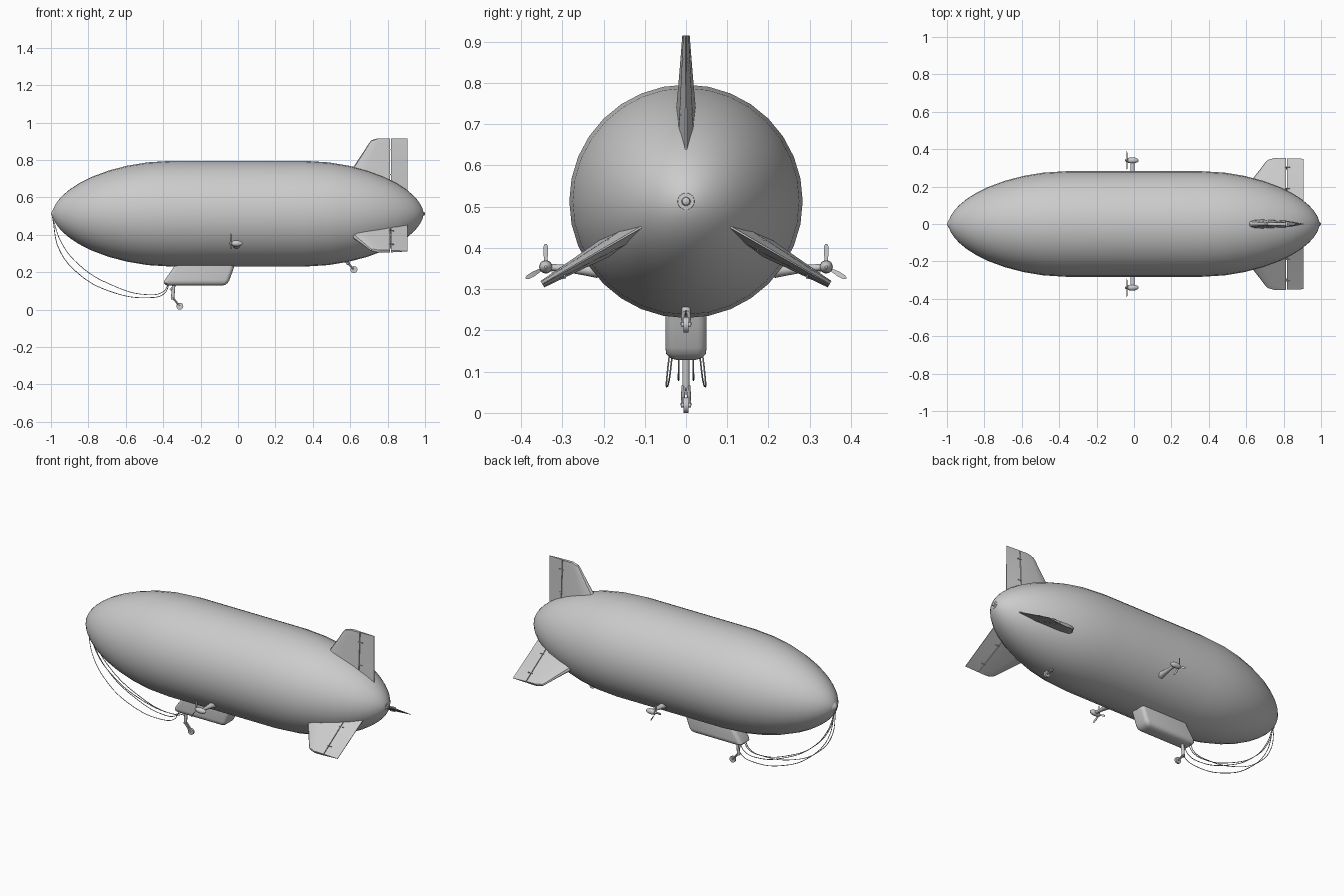
import bpy, bmesh, math
from mathutils import Vector, Matrix

if "Cube" in bpy.data.objects:
    bpy.data.objects.remove(bpy.data.objects["Cube"])

CZ, R = 0.513, 0.283   # hull axis height and radius


def finish(name, bm, angle=35):
    bmesh.ops.remove_doubles(bm, verts=bm.verts, dist=1e-5)
    bmesh.ops.recalc_face_normals(bm, faces=bm.faces)
    me = bpy.data.meshes.new(name)
    bm.to_mesh(me)
    bm.free()
    ob = bpy.data.objects.new(name, me)
    bpy.context.collection.objects.link(ob)
    bpy.ops.object.select_all(action='DESELECT')
    ob.select_set(True)
    bpy.context.view_layer.objects.active = ob
    bpy.ops.object.shade_smooth_by_angle(angle=math.radians(angle))
    return ob


def loft(bm, rings):
    """Skin a list of closed rings and cap both ends."""
    vs = [[bm.verts.new(p) for p in ring] for ring in rings]
    n = len(vs[0])
    for a, b in zip(vs, vs[1:]):
        for i in range(n):
            bm.faces.new((a[i], a[(i + 1) % n], b[(i + 1) % n], b[i]))
    bm.faces.new(vs[0])
    bm.faces.new(vs[-1])


def lathe_x(name, pts, y=0, z=CZ, n=32, angle=35):
    bm = bmesh.new()
    loft(bm, [[(x, y + r * math.cos(2 * math.pi * i / n), z + r * math.sin(2 * math.pi * i / n))
               for i in range(n)] for x, r in pts])
    return finish(name, bm, angle)


def rod(name, a, b, r1, r2=None, n=12):
    a, b = Vector(a), Vector(b)
    q = (b - a).to_track_quat('Z', 'Y').to_matrix().to_4x4()
    bm = bmesh.new()
    bmesh.ops.create_cone(bm, cap_ends=True, segments=n, radius1=r1, radius2=r2 or r1,
                          depth=(b - a).length, matrix=Matrix.Translation((a + b) / 2) @ q)
    return finish(name, bm)


def hull_r(x):
    t = max(0, (abs(x) - 0.35) / 0.642)
    return R * max(0, 1 - t ** 1.9) ** 0.57


# Envelope
ends = [0.35 + 0.642 * math.sin(math.radians(a)) for a in (0, 12, 22, 32, 42, 51, 59, 66, 72, 77, 81, 84.5, 87, 88.6)]
xs = [-x for x in reversed(ends)] + [-0.12, 0.12] + ends
lathe_x("envelope", [(x, hull_r(x)) for x in xs], angle=60)

# Nose and tail caps
lathe_x("nose_cap", [(-0.965, 0.04), (-0.976, 0.035), (-0.99, 0.022), (-0.996, 0.01), (-1, 0.006)], n=24)
lathe_x("tail_cap", [(0.965, 0.036), (0.982, 0.035), (0.984, 0.022), (0.99, 0.02),
                     (0.99, 0.011), (0.997, 0.009), (1.0, 0.004)], n=24)

# Fins with rudders, three around the tail
LEAD = [(0, 0.61), (0.45, 0.655), (0.86, 0.70), (0.95, 0.713), (1, 0.743)]
TIP = 0.402


def fin_part(name, profile, rot):
    """profile(lead) gives (x, half thickness factor) columns."""
    rings = []
    for k, lead in LEAD:
        cols = profile(lead)
        th = 0.024 + (0.009 - 0.024) * k
        side = []
        for x, f in cols:
            root = hull_r(x) - 0.012
            side.append((x, f * th, root + (TIP - root) * k))
        rings.append(side + [(x, -y, z) for x, y, z in reversed(side)])
    bm = bmesh.new()
    loft(bm, rings)
    ob = finish(name, bm, 30)
    ob.location = (0, 0, CZ)
    ob.rotation_euler = (rot, 0, 0)


def stabilizer(lead):
    c = 0.813 - lead
    return [(lead, 0.15), (lead + 0.03 * c, 0.55), (lead + 0.12 * c, 0.85), (lead + 0.35 * c, 1), (0.813, 0.75)]


def rudder(lead):
    return [(0.817, 0.74), (0.905, 0.1)]


for i, nm in enumerate(("top", "left", "right")):
    rot = i * math.radians(120)
    fin_part(nm + "_fin", stabilizer, rot)
    fin_part(nm + "_rudder", rudder, rot)
    for j, r in enumerate((0.21, 0.345)):
        bm = bmesh.new()
        bmesh.ops.create_cube(bm, size=1, matrix=Matrix.Translation((0.82, 0, r))
                              @ Matrix.Diagonal((0.028, 0.04 - 0.05 * (r - 0.1), 0.004, 1)))
        h = finish(f"{nm}_hinge_{j + 1}", bm)
        h.location = (0, 0, CZ)
        h.rotation_euler = (rot, 0, 0)

# Gondola: lofted rounded sections from its top to its belly
rings = []
for z, x0, x1, w in ((0.255, -0.325, -0.012, 0.05), (0.215, -0.352, -0.025, 0.05), (0.158, -0.392, -0.046, 0.05),
                     (0.143, -0.397, -0.055, 0.048), (0.133, -0.388, -0.068, 0.038), (0.128, -0.375, -0.085, 0.022)):
    c = 0.45 * w
    ring = []
    for cx, cy, a0 in ((x1 - c, w - c, 0), (x0 + c, w - c, 90), (x0 + c, c - w, 180), (x1 - c, c - w, 270)):
        for a in range(0, 91, 18):
            t = math.radians(a0 + a)
            ring.append((cx + c * math.cos(t), cy + c * math.sin(t), z))
    rings.append(ring)
bm = bmesh.new()
loft(bm, rings)
finish("gondola", bm, 40)


# Landing wheels on forked legs
def wheel_leg(name, knee, hub):
    (kx, kz), (hx, hz) = knee, hub
    rod(name + "_wheel", (hx, -0.006, hz), (hx, 0.006, hz), 0.0185, n=24)
    rod(name + "_axle", (hx, -0.012, hz), (hx, 0.012, hz), 0.005)
    for s, side in ((-1, "left"), (1, "right")):
        rod(f"{name}_{side}_fork", (kx, s * 0.005, kz), (hx, s * 0.009, hz), 0.006, 0.004, 8)


rod("front_strut", (-0.343, 0, 0.14), (-0.35, 0, 0.055), 0.009)
rod("front_brace", (-0.362, 0, 0.105), (-0.34, 0, 0.125), 0.006)
wheel_leg("front", (-0.35, 0.065), (-0.311, 0.0185))
rod("rear_strut", (0.567, 0, 0.28), (0.592, 0, 0.243), 0.009)
wheel_leg("rear", (0.586, 0.252), (0.62, 0.214))

# Engines: pylon, nacelle and three-bladed propeller on each side
EZ = 0.354
for s, side in ((-1, "front"), (1, "back")):
    y = s * 0.34
    lathe_x(side + "_nacelle", [(-0.048, 0.002), (-0.044, 0.007), (-0.034, 0.009), (-0.033, 0.013), (-0.015, 0.016),
                                (0.005, 0.015), (0.018, 0.01), (0.025, 0.003)], y, EZ, 20)
    bm = bmesh.new()
    loft(bm, [[(-0.008 + a * math.cos(t * math.pi / 8), s * yy, z + b * math.sin(t * math.pi / 8)) for t in range(16)]
              for yy, z, a, b in ((0.215, 0.345, 0.02, 0.018), (0.25, 0.347, 0.016, 0.013),
                                  (0.29, 0.35, 0.011, 0.009), (0.34, EZ, 0.01, 0.008))])
    finish(side + "_pylon", bm)
    for k in range(3):
        m = Matrix.Translation((-0.038, y, EZ)) @ Matrix.Rotation(math.radians(120 * k), 4, 'X')
        bm = bmesh.new()
        loft(bm, [[m @ Vector((dx + tw * dy, dy, z)) for dx, dy in ((-0.001, -w), (0.001, -w), (0.001, w), (-0.001, w))]
                  for z, w, tw in ((0.004, 0.002, 0.6), (0.018, 0.004, 0.5), (0.035, 0.006, 0.3),
                                   (0.05, 0.005, 0.2), (0.056, 0.002, 0.1))])
        finish(f"{side}_blade_{k + 1}", bm)

# Mooring ropes sagging from the nose to the gondola
OUTER = ((-0.992, 0.004, 0.495), (-0.955, 0.018, 0.32), (-0.85, 0.034, 0.19), (-0.69, 0.045, 0.1),
         (-0.48, 0.046, 0.064), (-0.395, 0.04, 0.085), (-0.368, 0.034, 0.135))
INNER = ((-0.992, 0.003, 0.495), (-0.945, 0.008, 0.36), (-0.85, 0.013, 0.24), (-0.68, 0.017, 0.134),
         (-0.48, 0.018, 0.08), (-0.4, 0.018, 0.096), (-0.372, 0.017, 0.135))
for nm, path in (("outer", OUTER), ("inner", INNER)):
    for s, side in ((-1, "front"), (1, "back")):
        cu = bpy.data.curves.new(f"{side}_{nm}_rope", 'CURVE')
        cu.dimensions = '3D'
        cu.bevel_depth = 0.002
        cu.bevel_resolution = 1
        cu.resolution_u = 6
        sp = cu.splines.new('BEZIER')
        sp.bezier_points.add(len(path) - 1)
        for bp, (x, y, z) in zip(sp.bezier_points, path):
            bp.co = (x, s * y, z)
            bp.handle_left_type = bp.handle_right_type = 'AUTO'
        bpy.context.collection.objects.link(bpy.data.objects.new(cu.name, cu))
